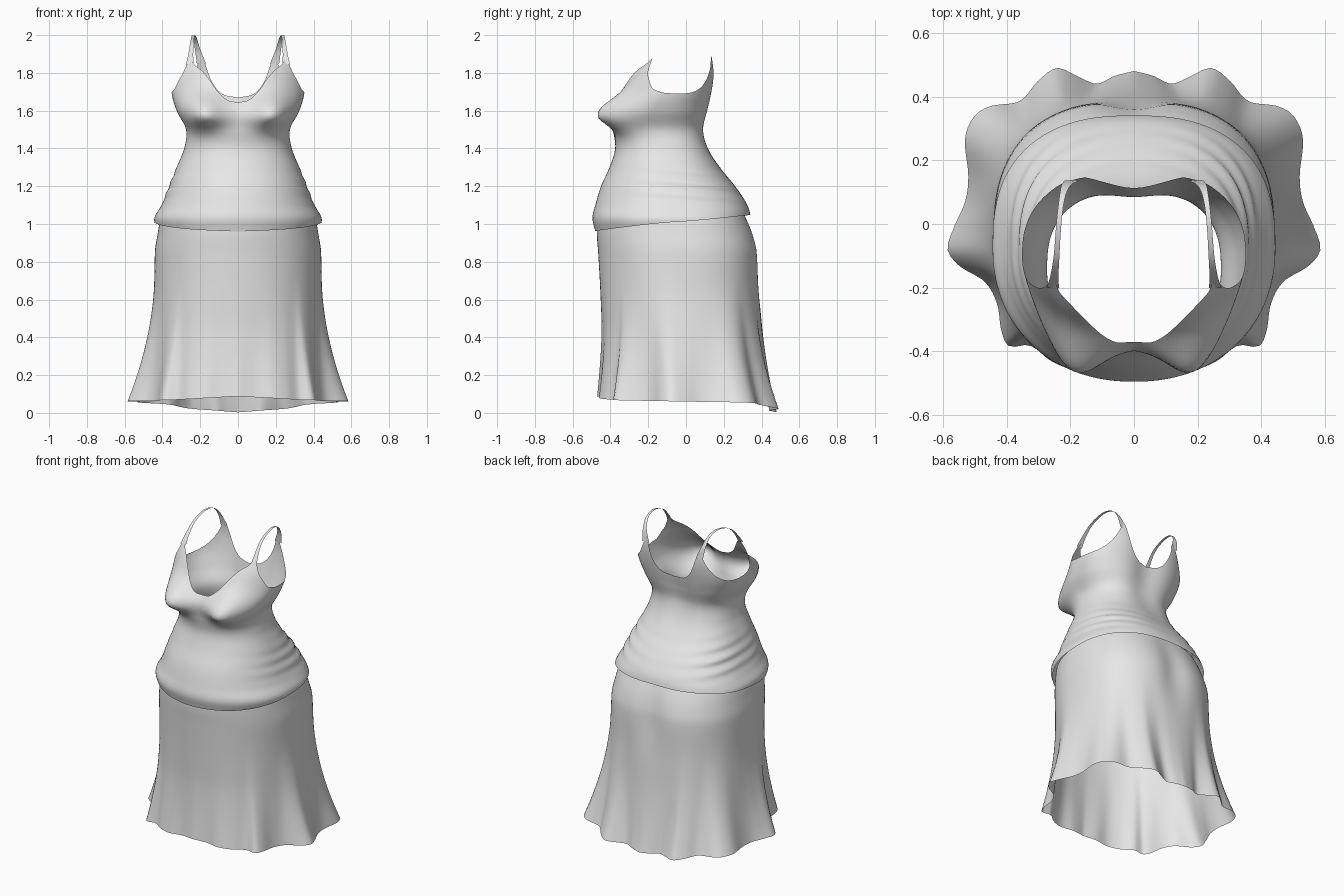
import bpy, bmesh
from math import sin, cos, radians, degrees, atan2, exp, pi
from mathutils import Vector

if "Cube" in bpy.data.objects:
    bpy.data.objects.remove(bpy.data.objects["Cube"], do_unlink=True)

cloth = bpy.data.materials.new("pale_grey_cloth")
cloth.use_nodes = True
cloth.diffuse_color = (0.8, 0.8, 0.8, 1)
cloth.node_tree.nodes["Principled BSDF"].inputs["Base Color"].default_value = (0.8, 0.8, 0.8, 1)


def curve(keys, t):
    """Smooth interpolation through rows of (position, value, value, ...)."""
    t = min(max(t, keys[0][0]), keys[-1][0])
    i = 0
    while i < len(keys) - 2 and t > keys[i + 1][0]:
        i += 1
    a, b = keys[i], keys[i + 1]
    before, after = keys[max(i - 1, 0)], keys[min(i + 2, len(keys) - 1)]
    d = b[0] - a[0]
    s = (t - a[0]) / d
    out = []
    for k in range(1, len(a)):
        m0 = (b[k] - before[k]) / (b[0] - before[0]) * d
        m1 = (after[k] - a[k]) / (after[0] - a[0]) * d
        out.append((2*s**3 - 3*s*s + 1) * a[k] + (s**3 - 2*s*s + s) * m0
                   + (3*s*s - 2*s**3) * b[k] + (s**3 - s*s) * m1)
    return out


def sheet(name, point, columns, rows, closed):
    """Smooth quad surface from point(u, v) with u and v in 0..1."""
    bm = bmesh.new()
    count = columns if closed else columns + 1
    grid = [[bm.verts.new(point(c / columns, r / rows)) for c in range(count)]
            for r in range(rows + 1)]
    for r in range(rows):
        for c in range(columns):
            n = (c + 1) % count
            bm.faces.new((grid[r][c], grid[r][n], grid[r + 1][n], grid[r + 1][c]))
    for f in bm.faces:
        f.smooth = True
    mesh = bpy.data.meshes.new(name)
    bm.to_mesh(mesh)
    bm.free()
    mesh.materials.append(cloth)
    obj = bpy.data.objects.new(name, mesh)
    bpy.context.collection.objects.link(obj)
    return obj


def ring(angle, width, front, back):
    """Point on a rounded cross-section; angle 0 is the front, 180 the back."""
    a = radians(angle)
    s, c = sin(a), cos(a)
    power = 2 / 2.15 if c > 0 else 2 / 2.5
    x = width * abs(s) ** power * (1 if s > 0 else -1)
    y = (front + back) / 2 - (back - front) / 2 * abs(c) ** power * (1 if c > 0 else -1)
    return x, y


def half(angle):
    return min(angle, 360 - angle)


# Top: height, half width, front y, back y
body = [(0.96, 0.43, -0.48, 0.36), (1.03, 0.443, -0.495, 0.345), (1.1, 0.405, -0.48, 0.325),
        (1.2, 0.365, -0.45, 0.26), (1.3, 0.325, -0.405, 0.18), (1.4, 0.285, -0.375, 0.125),
        (1.5, 0.275, -0.385, 0.105), (1.6, 0.325, -0.39, 0.128), (1.7, 0.352, -0.33, 0.148),
        (1.8, 0.345, -0.296, 0.162), (1.9, 0.33, -0.22, 0.155)]
# Neckline and armhole edge: angle, height
edge = [(0, 1.645), (8, 1.655), (16, 1.7), (24, 1.765), (33, 1.815), (42, 1.845), (47.5, 1.875),
        (52, 1.84), (57, 1.795), (62, 1.765), (70, 1.72), (80, 1.702), (92, 1.692), (112, 1.694),
        (126, 1.715), (136, 1.755), (144, 1.82), (150, 1.89), (156, 1.825), (162, 1.75),
        (170, 1.69), (180, 1.67)]
hem_height = [(0, 0.96), (40, 0.975), (90, 1.01), (140, 1.04), (180, 1.05)]


def top_at(angle, z):
    x, y = ring(angle, *curve(body, z))
    side = half(angle)
    if side < 90:
        # Bust
        spread = 0.13 if z > 1.57 else 0.07
        y -= 0.115 * exp(-((abs(x) - 0.195) / 0.11) ** 2 - ((z - 1.57) / spread) ** 2)
    elif z > 1.3:
        # Hollow along the spine
        y -= 0.03 * exp(-(x / 0.1) ** 2) * min((z - 1.3) / 0.3, 1)
    # Gathered creases over the hips and lower back
    mask = exp(-((z - 1.2) / 0.09) ** 2) * exp(-((side - 115) / 40) ** 2)
    crease = 0.006 * mask * sin(95 * z + 0.05 * side)
    return Vector((x * (1 + 2 * crease), y + crease * (1 if side > 90 else -1), z))


def top_point(u, v):
    angle = 360 * u
    low, high = curve(hem_height, half(angle))[0], curve(edge, half(angle))[0]
    return top_at(angle, low + (high - low) * v)


sheet("tank_top", top_point, 144, 64, True)


# Narrow shoulder straps joining the front and back peaks
def strap(name, side):
    start, end = top_at(47.5, 1.845), top_at(150, 1.85)
    path = [(0, *start, 0.020), (0.2, 0.25, -0.165, 1.90, 0.013), (0.38, 0.243, -0.1, 1.965, 0.009),
            (0.55, 0.236, 0, 1.998, 0.008), (0.72, 0.226, 0.08, 1.98, 0.009),
            (0.85, 0.214, 0.12, 1.925, 0.014), (1, *end, 0.024)]

    def point(u, v):
        x, y, z, wide = curve(path, v)
        return side * (x + (2 * u - 1) * wide), y, z
    sheet(name, point, 4, 32, False)


strap("left_strap", 1)
strap("right_strap", -1)

# Skirt: height, half width, front y, back y
hips = [(0, 0.44, -0.435, 0.385), (0.4, 0.44, -0.437, 0.385), (0.6, 0.44, -0.45, 0.387),
        (0.85, 0.44, -0.465, 0.385), (0.95, 0.425, -0.472, 0.36), (1.03, 0.41, -0.468, 0.325),
        (1.12, 0.38, -0.45, 0.28)]
# Fluted hem outline of the model's left half, front to back
flutes = [(0, -0.47), (0.09, -0.455), (0.18, -0.46), (0.26, -0.43), (0.33, -0.38), (0.39, -0.385),
          (0.415, -0.34), (0.43, -0.25), (0.47, -0.18), (0.55, -0.13), (0.585, -0.08),
          (0.565, -0.01), (0.53, 0.07), (0.52, 0.15), (0.53, 0.27), (0.5, 0.34), (0.45, 0.37),
          (0.36, 0.385), (0.3, 0.45), (0.24, 0.49), (0.18, 0.465), (0.12, 0.44), (0.06, 0.465),
          (0, 0.48)]
flute_keys = [(degrees(atan2(x, -y)), x, y) for x, y in flutes]
skirt_hem = [(0, 0.088), (45, 0.068), (90, 0.06), (130, 0.05), (155, 0.02), (180, 0.003)]


def skirt_point(u, v):
    angle = 360 * u
    side = half(angle)
    low = curve(skirt_hem, side)[0]
    high = curve(hem_height, side)[0] + 0.04
    z = low + (high - low) * v
    x, y = ring(angle, *curve(hips, z))
    # The folds open out towards the hem
    flare = max(0, (0.8 - z) / (0.8 - low)) ** 2
    hx, hy = curve(flute_keys, side)
    hx *= 1 if angle <= 180 else -1
    # Slight hollow at the centre back
    if side > 90:
        y -= 0.025 * exp(-(x / 0.09) ** 2) * exp(-((z - 0.85) / 0.2) ** 2)
    return x + (hx - x) * flare, y + (hy - y) * flare, z


sheet("skirt", skirt_point, 180, 48, True)
